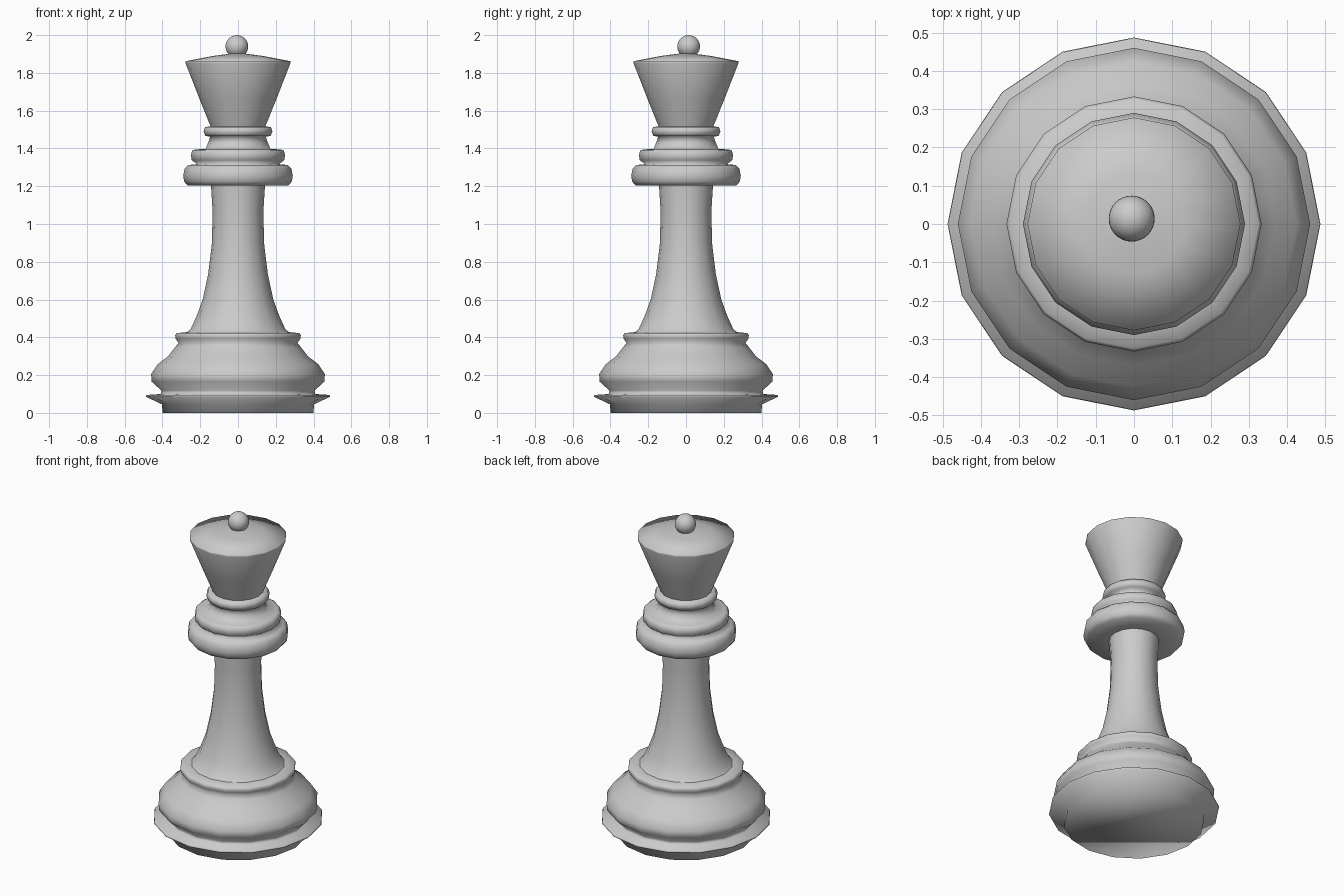
import bpy, bmesh, math

SIDES = 16


def lathe(name, profile, cap_bottom=False, cap_top=False):
    """Spin a (radius, height) profile, listed bottom to top, around z."""
    bm = bmesh.new()
    rings = []
    for r, z in profile:
        angles = [2 * math.pi * i / SIDES for i in range(SIDES)]
        rings.append([bm.verts.new((r * math.cos(a), r * math.sin(a), z)) for a in angles])
    for low, high in zip(rings, rings[1:]):
        for i in range(SIDES):
            j = (i + 1) % SIDES
            bm.faces.new((low[i], low[j], high[j], high[i]))
    if cap_bottom:
        bm.faces.new(rings[0][::-1])
    if cap_top:
        bm.faces.new(rings[-1])
    for f in bm.faces:
        f.smooth = True
    mesh = bpy.data.meshes.new(name)
    bm.to_mesh(mesh)
    bm.free()
    obj = bpy.data.objects.new(name, mesh)
    bpy.context.collection.objects.link(obj)
    return obj


# Foot with flared rim, rounded base and its upper lip
lathe("base", [
    (0.40, 0.0), (0.402, 0.045), (0.487, 0.085), (0.485, 0.095), (0.41, 0.10),
    (0.405, 0.118), (0.457, 0.165), (0.46, 0.205), (0.425, 0.258), (0.37, 0.30),
    (0.333, 0.348), (0.315, 0.37), (0.33, 0.393), (0.333, 0.412), (0.325, 0.422),
    (0.268, 0.428)], cap_bottom=True)

# Concave stem
lathe("stem", [
    (0.268, 0.428), (0.25, 0.445), (0.22, 0.51), (0.187, 0.60), (0.158, 0.735),
    (0.139, 0.89), (0.134, 1.06), (0.143, 1.205)])

# Stacked collars and short neck
lathe("collars", [
    (0.143, 1.205), (0.268, 1.205), (0.285, 1.225), (0.29, 1.255), (0.283, 1.292),
    (0.265, 1.312), (0.217, 1.317), (0.245, 1.338), (0.249, 1.365), (0.243, 1.388),
    (0.225, 1.395), (0.172, 1.397), (0.158, 1.43), (0.147, 1.464), (0.172, 1.465),
    (0.182, 1.49), (0.174, 1.513), (0.145, 1.517)])

# Flared head with shallow domed lid
lathe("head", [
    (0.145, 1.517), (0.205, 1.665), (0.278, 1.852), (0.278, 1.862),
    (0.13, 1.89), (0.03, 1.903)], cap_top=True)

# Finial ball, slightly off centre
bpy.ops.mesh.primitive_uv_sphere_add(segments=32, ring_count=16, radius=0.06,
                                     location=(-0.006, 0.014, 1.94))
bpy.context.object.name = "finial_ball"
bpy.ops.object.shade_smooth()
